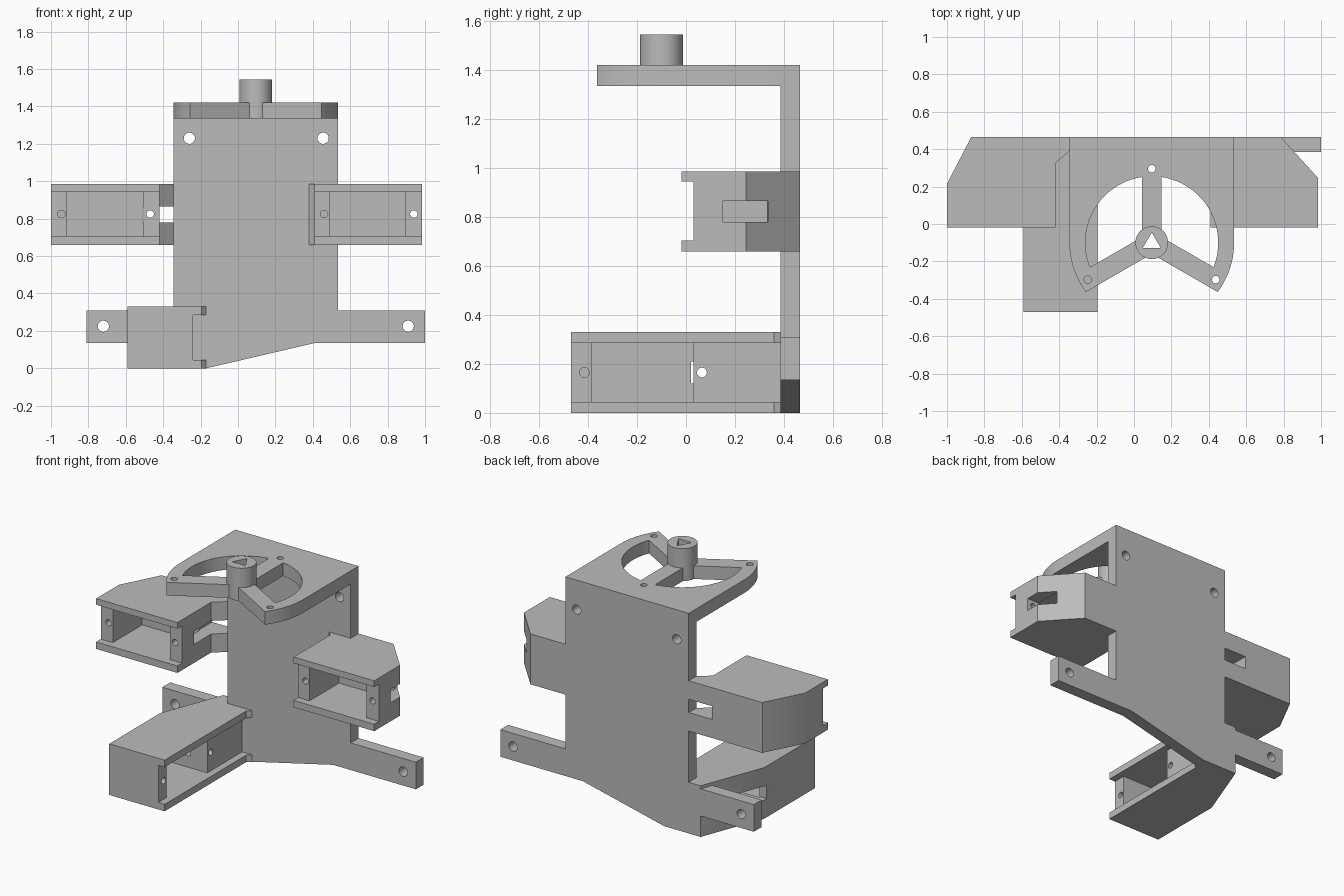
import bpy, bmesh, math
from mathutils import Vector

old = bpy.data.objects.get("Cube")
if old:
    bpy.data.objects.remove(old, do_unlink=True)

GREY = (0.5, 0.5, 0.5, 1.0)
mat = bpy.data.materials.new("plain grey")
mat.use_nodes = True
mat.diffuse_color = GREY
mat.node_tree.nodes["Principled BSDF"].inputs["Base Color"].default_value = GREY


def prism(name, pts, lo, hi, axis="Z"):
    """Extrude a 2D outline along an axis."""
    place = {"X": lambda a, b, c: (c, a, b),
             "Y": lambda a, b, c: (a, c, b),
             "Z": lambda a, b, c: (a, b, c)}[axis]
    bm = bmesh.new()
    face = bm.faces.new([bm.verts.new(place(a, b, lo)) for a, b in pts])
    ext = bmesh.ops.extrude_face_region(bm, geom=[face])
    verts = [v for v in ext["geom"] if isinstance(v, bmesh.types.BMVert)]
    bmesh.ops.translate(bm, verts=verts, vec=Vector(place(0, 0, hi - lo)))
    bmesh.ops.recalc_face_normals(bm, faces=bm.faces)
    mesh = bpy.data.meshes.new(name)
    bm.to_mesh(mesh)
    bm.free()
    mesh.materials.append(mat)
    obj = bpy.data.objects.new(name, mesh)
    bpy.context.collection.objects.link(obj)
    return obj


def arc(cx, cy, r, start, end, n):
    angles = [math.radians(start + (end - start) * i / n) for i in range(n + 1)]
    return [(cx + r * math.cos(a), cy + r * math.sin(a)) for a in angles]


def rod(a, b, r, lo, hi, axis):
    return prism("cutter", arc(a, b, r, 0, 360, 32)[:-1], lo, hi, axis)


def box(x0, x1, y0, y1, z0, z1):
    return prism("cutter", [(x0, y0), (x1, y0), (x1, y1), (x0, y1)], z0, z1)


def cut(obj, cutters):
    """Subtract every cutter, then bake the result."""
    for c in cutters:
        c.hide_render = True
        mod = obj.modifiers.new("cut", "BOOLEAN")
        mod.operation, mod.solver, mod.object = "DIFFERENCE", "EXACT", c
    bpy.context.view_layer.update()
    graph = bpy.context.evaluated_depsgraph_get()
    mesh = bpy.data.meshes.new_from_object(obj.evaluated_get(graph))
    obj.modifiers.clear()
    obj.data = mesh
    for c in cutters:
        bpy.data.objects.remove(c, do_unlink=True)


BACK, FRONT = 0.465, 0.385       # back plate thickness in y
TOP, UNDER = 1.42, 1.335         # top plate thickness in z

# Back plate with its two side arms
plate = prism("back_plate", [
    (-0.345, TOP), (-0.345, 0.33), (-0.43, 0.33), (-0.43, 0.31), (-0.81, 0.31),
    (-0.81, 0.135), (-0.43, 0.135), (-0.43, 0), (-0.17, 0), (0.41, 0.135),
    (1, 0.135), (1, 0.31), (0.535, 0.31), (0.535, TOP)], FRONT, BACK, "Y")
cut(plate, [rod(x, z, 0.03, 0.3, 0.6, "Y") for x, z in
            [(-0.26, 1.23), (0.455, 1.23), (-0.72, 0.225), (0.91, 0.225)]])

# Top plate with three spokes
CX, CY, OUTER, INNER, HALF = 0.095, -0.1, 0.44, 0.355, 0.052
tip = math.degrees(math.asin(HALF / OUTER))
root = math.degrees(math.asin(HALF / INNER))
outline = ([(CX + OUTER, BACK), (CX - OUTER, BACK)]
           + arc(CX, CY, OUTER, 180, 210 + tip, 16)
           + [(CX, CY - HALF / math.cos(math.radians(30)))]
           + arc(CX, CY, OUTER, 330 - tip, 360, 16))
top = prism("top_plate", outline, UNDER, TOP)


def triangle():
    return prism("cutter", arc(CX, CY, 0.055, 90, 450, 3)[:-1], 1.2, 1.7)


windows = []
for s in (90, -30):
    apex = arc(CX, CY, HALF / math.sin(math.radians(60)), s + 60, s + 60, 1)[:1]
    windows.append(prism("cutter", apex + arc(CX, CY, INNER, s + root, s + 120 - root, 32),
                         1.2, 1.5))
holes = [rod(x, y, 0.02, 1.2, 1.5, "Z") for x, y in
         [arc(CX, CY, 0.395, a, a, 1)[0] for a in (90, 210, 330)]]
cut(top, windows + holes + [triangle()])

# Hub with a triangular socket
hub = prism("hub", arc(CX, CY, 0.0875, 0, 360, 48)[:-1], UNDER, 1.545)
cut(hub, [triangle()])


# Side holders: open trays facing the front, with recessed tabs
def side_holder(name, pts, cavity, slot, hole_xs):
    obj = prism(name, pts, 0.66, 0.985)
    x_min, x_max = min(p[0] for p in pts), max(p[0] for p in pts)
    cut(obj, [box(x_min - 0.1, x_max + 0.1, -0.1, 0.03, 0.705, 0.945),
              box(*cavity, 0, 0.33, 0.705, 0.945),
              box(*slot, 0.78, 0.865)]
        + [rod(x, 0.825, 0.02, 0, 0.2, "Y") for x in hole_xs])
    return obj


right = side_holder(
    "right_holder",
    [(-1, -0.018), (-0.42, -0.018), (-0.42, 0.325), (-0.345, 0.39),
     (-0.345, BACK), (-0.87, BACK), (-1, 0.215)],
    (-0.915, -0.505), (-0.51, -0.3, 0.15, 0.6), (-0.945, -0.47))
left = side_holder(
    "left_holder",
    [(0.41, -0.018), (0.985, -0.018), (0.985, 0.245), (0.785, BACK),
     (0.38, BACK), (0.38, 0.385), (0.41, 0.355)],
    (0.49, 0.895), (0.88, 1.1, 0.15, 0.335), (0.46, 0.94))

# Lower holder: the same tray turned to face the left
lower = prism("lower_holder", [
    (-0.59, -0.47), (-0.195, -0.47), (-0.195, 0.36), (-0.17, FRONT),
    (-0.17, BACK), (-0.43, BACK), (-0.59, 0.045)], 0, 0.33)
cut(lower, [box(-0.24, 0, -0.6, FRONT, 0.045, 0.285),
            box(-0.54, -0.1, -0.385, 0.03, 0.045, 0.285),
            box(-0.7, -0.36, 0.02, 0.37, 0.12, 0.21)]
    + [rod(y, 0.165, 0.02, -0.4, -0.1, "X") for y in (-0.415, 0.065)])

# Smooth the curves, keep the edges
bpy.ops.object.select_all(action="DESELECT")
for obj in (plate, top, hub, right, left, lower):
    obj.select_set(True)
bpy.context.view_layer.objects.active = plate
bpy.ops.object.shade_smooth_by_angle(angle=math.radians(30))
